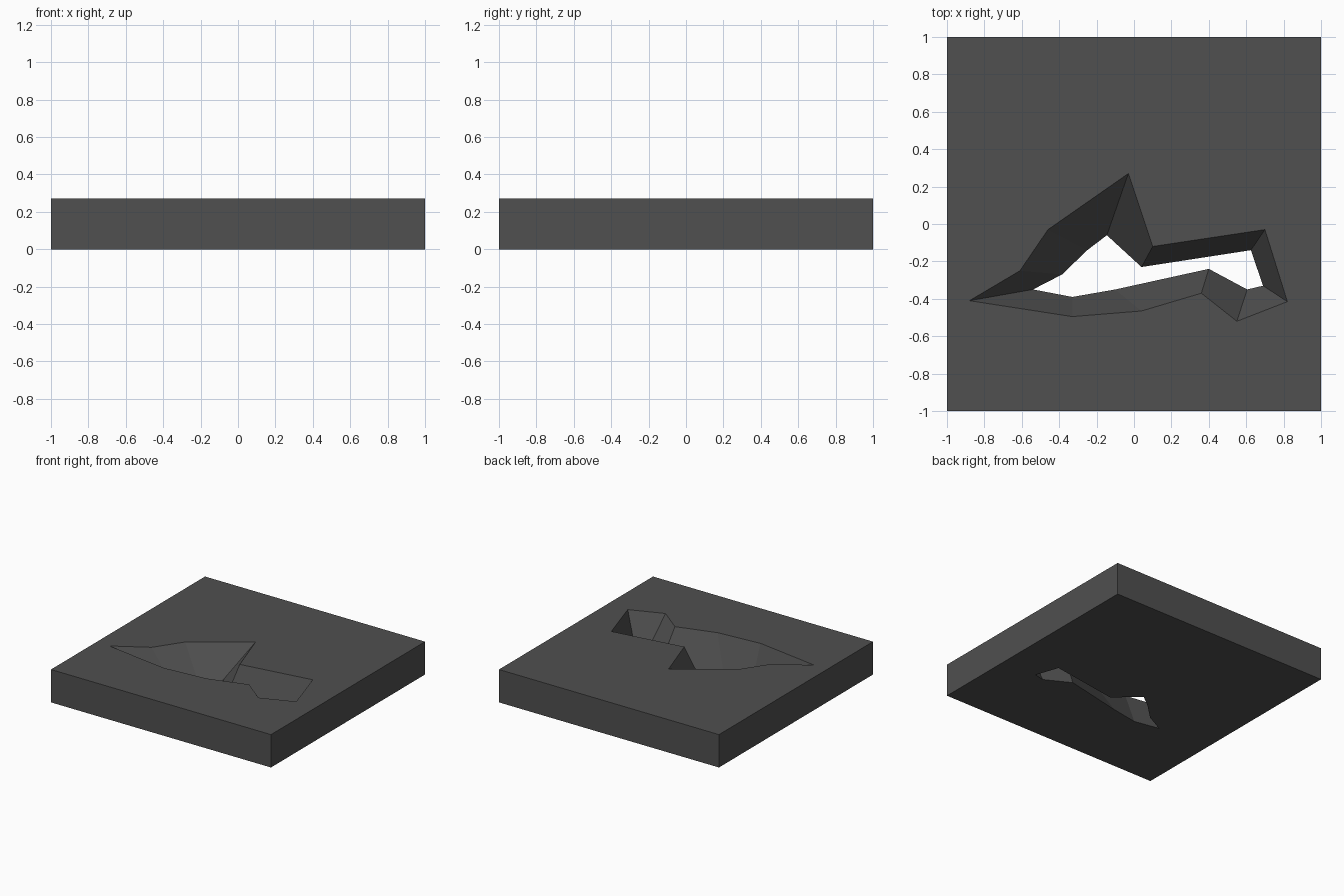
import bpy
import bmesh

cube = bpy.data.objects.get("Cube")
if cube:
    bpy.data.objects.remove(cube, do_unlink=True)

HEIGHT = 0.27
SQUARE = [(-1, -1), (1, -1), (1, 1), (-1, 1)]

# Opening outlines, matched point for point: wide at the top, narrow below
TOP_RIM = [(-0.88, -0.41), (-0.61, -0.25), (-0.46, -0.03), (-0.03, 0.27),
           (0.10, -0.12), (0.70, -0.03), (0.82, -0.415), (0.55, -0.52),
           (0.36, -0.37), (0.04, -0.465), (-0.33, -0.495)]
BOTTOM_RIM = [(-0.54, -0.35), (-0.385, -0.27), (-0.25, -0.14), (-0.145, -0.06),
              (0.04, -0.23), (0.625, -0.14), (0.69, -0.33), (0.605, -0.35),
              (0.40, -0.24), (-0.10, -0.35), (-0.33, -0.39)]


def make_material(name, colour):
    mat = bpy.data.materials.new(name)
    mat.use_nodes = True
    mat.diffuse_color = colour
    mat.node_tree.nodes["Principled BSDF"].inputs["Base Color"].default_value = colour
    return mat


def add_loop(bm, points, z):
    """Closed ring of edges at one height."""
    verts = [bm.verts.new((x, y, z)) for x, y in points]
    edges = [bm.edges.new((a, b)) for a, b in zip(verts, verts[1:] + verts[:1])]
    return verts, edges


def add_walls(bm, low, high):
    """Quads joining two matching rings."""
    for i in range(len(low)):
        j = (i + 1) % len(low)
        bm.faces.new((low[i], low[j], high[j], high[i]))


bm = bmesh.new()
outer_low, outer_low_edges = add_loop(bm, SQUARE, 0)
outer_high, outer_high_edges = add_loop(bm, SQUARE, HEIGHT)
rim_low, rim_low_edges = add_loop(bm, BOTTOM_RIM, 0)
rim_high, rim_high_edges = add_loop(bm, TOP_RIM, HEIGHT)

# Flat faces around the opening
for edges, z in ((outer_low_edges + rim_low_edges, -1),
                 (outer_high_edges + rim_high_edges, 1)):
    bmesh.ops.triangle_fill(bm, edges=edges, use_beauty=True, normal=(0, 0, z))

# Outer sides and sloping walls of the opening
add_walls(bm, outer_low, outer_high)
add_walls(bm, rim_low, rim_high)
bmesh.ops.recalc_face_normals(bm, faces=bm.faces[:])

mesh = bpy.data.meshes.new("slab_with_opening")
bm.to_mesh(mesh)
bm.free()
mesh.materials.append(make_material("dark grey", (0.08, 0.08, 0.08, 1)))
slab = bpy.data.objects.new("slab_with_opening", mesh)
bpy.context.collection.objects.link(slab)
